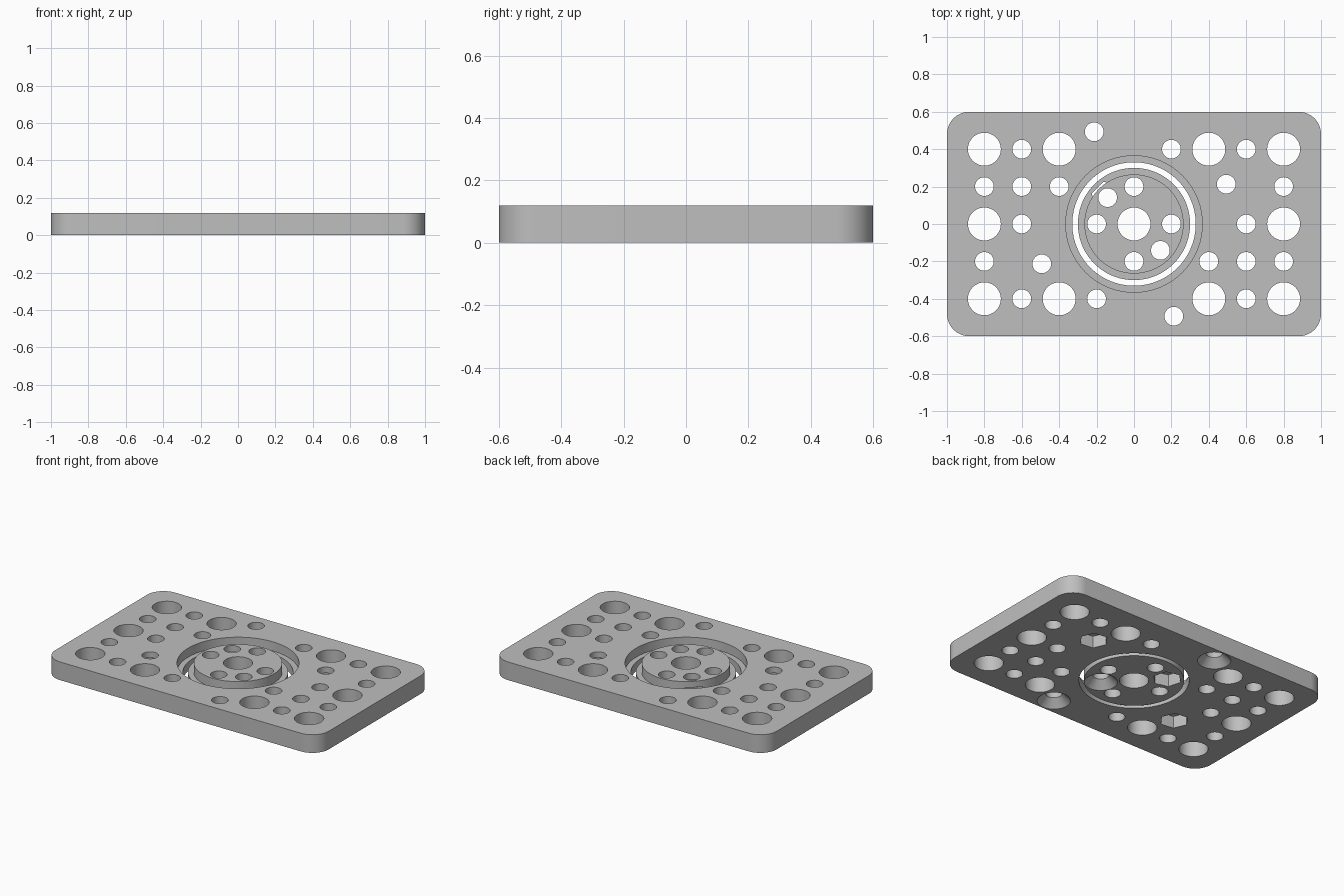
import bpy, bmesh, math
from mathutils import Vector

old = bpy.data.objects.get("Cube")
if old:
    bpy.data.objects.remove(old, do_unlink=True)

THICK = 0.12      # plate height
LEDGE = 0.06      # height of the steps around the turntable
POCKET = 0.08     # depth of the nut pockets
BIG, SMALL = 0.088, 0.05

grey = bpy.data.materials.new("plain grey")
grey.use_nodes = True
colour = (0.52, 0.52, 0.52, 1)
grey.diffuse_color = colour
grey.node_tree.nodes["Principled BSDF"].inputs["Base Color"].default_value = colour


def stack(bm, centre, profile, sides=48, turn=0.0):
    """Add a closed turned solid from (radius, height) pairs, bottom to top."""
    rings = []
    for r, z in profile:
        angles = [turn + math.tau * i / sides for i in range(sides)]
        rings.append([bm.verts.new((centre[0] + r * math.cos(a),
                                    centre[1] + r * math.sin(a), z)) for a in angles])
    bm.faces.new(rings[0][::-1])
    bm.faces.new(rings[-1])
    for low, high in zip(rings, rings[1:]):
        for i in range(sides):
            j = (i + 1) % sides
            bm.faces.new((low[i], low[j], high[j], high[i]))


def finish(bm, name):
    mesh = bpy.data.meshes.new(name)
    bm.to_mesh(mesh)
    bm.free()
    ob = bpy.data.objects.new(name, mesh)
    bpy.context.collection.objects.link(ob)
    mesh.materials.append(grey)
    return ob


def activate(ob):
    bpy.ops.object.select_all(action='DESELECT')
    ob.select_set(True)
    bpy.context.view_layer.objects.active = ob


def cut(ob, cutter):
    mod = ob.modifiers.new("cut", 'BOOLEAN')
    mod.operation = 'DIFFERENCE'
    mod.solver = 'EXACT'
    mod.object = cutter
    activate(ob)
    bpy.ops.object.modifier_apply(modifier=mod.name)
    bpy.data.objects.remove(cutter, do_unlink=True)


def drill(ob, holes, nuts, sinks):
    # straight shafts
    bm = bmesh.new()
    for centre, r in holes + [(c, SMALL) for c in nuts + sinks]:
        stack(bm, centre, [(r, -0.1), (r, THICK + 0.1)])
    cut(ob, finish(bm, "shaft_cutter"))
    # hexagonal nut pockets and countersinks on the underside
    bm = bmesh.new()
    for x, y in nuts:
        stack(bm, (x, y), [(0.088, -0.1), (0.088, POCKET)], 6,
              math.atan2(y, x) + math.radians(30))
    for c in sinks:
        stack(bm, c, [(0.11, -0.01), (0.04, 0.06)])
    cut(ob, finish(bm, "pocket_cutter"))
    activate(ob)
    bpy.ops.object.shade_smooth_by_angle(angle=math.radians(30))


def turned(points):
    """Points plus their half-turn copies."""
    return points + [(-x, -y) for x, y in points]


# base plate with rounded corners
bm = bmesh.new()
bmesh.ops.create_cube(bm, size=1)
for v in bm.verts:
    v.co = Vector((v.co.x * 2, v.co.y * 1.2, (v.co.z + 0.5) * THICK))
uprights = [e for e in bm.edges if abs(e.verts[0].co.z - e.verts[1].co.z) > 0.01]
bmesh.ops.bevel(bm, geom=uprights, offset=0.12, segments=12, profile=0.5, affect='EDGES')
plate = finish(bm, "base_plate")

# stepped opening for the turntable
bm = bmesh.new()
stack(bm, (0, 0), [(0.33, -0.1), (0.33, LEDGE), (0.365, LEDGE), (0.365, 0.3)], 96)
cut(plate, finish(bm, "opening_cutter"))

big = turned([(0.8, 0.4), (0.8, -0.4), (0.4, 0.4), (0.4, -0.4), (0.8, 0)])
small = turned([(0.6, 0.4), (0.6, -0.4), (0.2, 0.4), (0.8, 0.2), (0.8, -0.2),
                (0.6, 0), (0.6, -0.2), (0.4, -0.2)])
drill(plate, [(c, BIG) for c in big] + [(c, SMALL) for c in small],
      turned([(0.493, 0.213)]), turned([(-0.213, 0.493)]))

# turntable disc with a wider lower step
bm = bmesh.new()
stack(bm, (0, 0), [(0.30, 0), (0.30, LEDGE), (0.265, LEDGE), (0.265, THICK)], 96)
disc = finish(bm, "turntable_disc")
drill(disc, [((0, 0), BIG)] + [(c, SMALL) for c in turned([(0.2, 0), (0, 0.2)])],
      [(-0.141, 0.141)], [(0.141, -0.141)])
bpy.ops.object.select_all(action='DESELECT')
